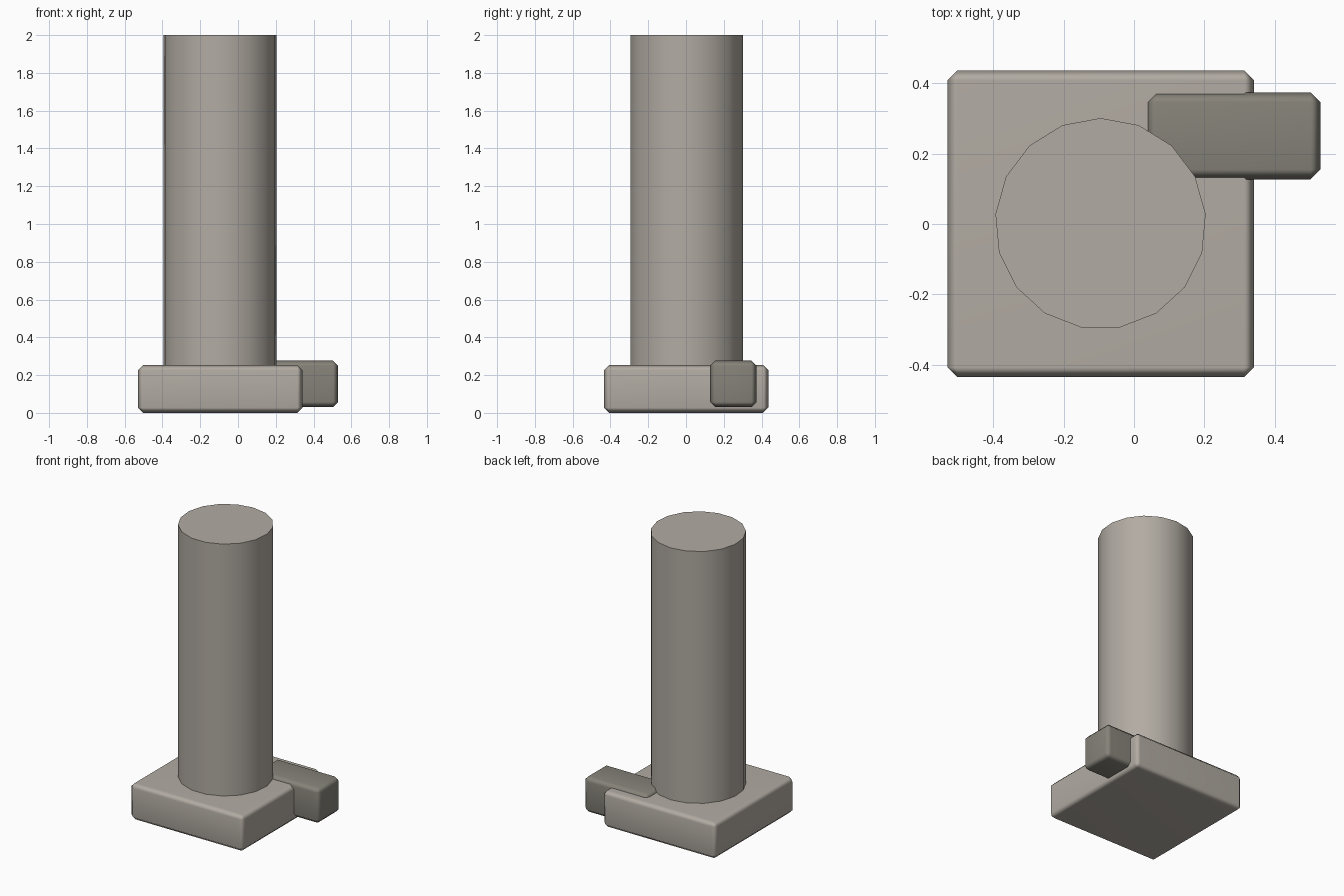
import bpy
from math import radians

if "Cube" in bpy.data.objects:
    bpy.data.objects.remove(bpy.data.objects["Cube"])

CHAMFER = 0.028


def material(name, rgb):
    mat = bpy.data.materials.new(name)
    mat.diffuse_color = (*rgb, 1)
    mat.use_nodes = True
    mat.node_tree.nodes["Principled BSDF"].inputs["Base Color"].default_value = mat.diffuse_color
    return mat


WARM_GREY = material("warm_grey", (0.442, 0.408, 0.363))
DARK_GREY = material("dark_grey", (0.239, 0.225, 0.192))


def smooth(obj, angle):
    bpy.ops.object.select_all(action='DESELECT')
    obj.select_set(True)
    bpy.context.view_layer.objects.active = obj
    bpy.ops.object.shade_smooth_by_angle(angle=radians(angle))


def chamfered_block(name, lo, hi, mat):
    """Box between two corners with a soft-shaded chamfer on every edge."""
    centre = [(a + b) / 2 for a, b in zip(lo, hi)]
    bpy.ops.mesh.primitive_cube_add(size=1, location=centre)
    obj = bpy.context.object
    obj.name = name
    obj.scale = [b - a for a, b in zip(lo, hi)]
    bpy.ops.object.transform_apply(location=False, rotation=False, scale=True)
    bevel = obj.modifiers.new("chamfer", 'BEVEL')
    bevel.width = CHAMFER
    bevel.segments = 1
    bpy.ops.object.modifier_apply(modifier=bevel.name)
    smooth(obj, 60)
    # Keep the large faces looking flat
    obj.modifiers.new("weighted_normals", 'WEIGHTED_NORMAL')
    obj.data.materials.append(mat)


# Square foot plate
chamfered_block("base_plate", (-0.53, -0.435, 0.0), (0.341, 0.436, 0.254), WARM_GREY)

# Small darker bar sticking out of the plate's right side
chamfered_block("side_bar", (0.035, 0.127, 0.03), (0.53, 0.374, 0.277), DARK_GREY)

# 17-sided post standing on the plate
POST_BOTTOM, POST_TOP = 0.2, 2.0
bpy.ops.mesh.primitive_cylinder_add(
    vertices=17, radius=0.3, depth=POST_TOP - POST_BOTTOM,
    location=(-0.095, 0.001, (POST_TOP + POST_BOTTOM) / 2))
post = bpy.context.object
post.name = "post"
post.data.materials.append(WARM_GREY)
smooth(post, 30)
